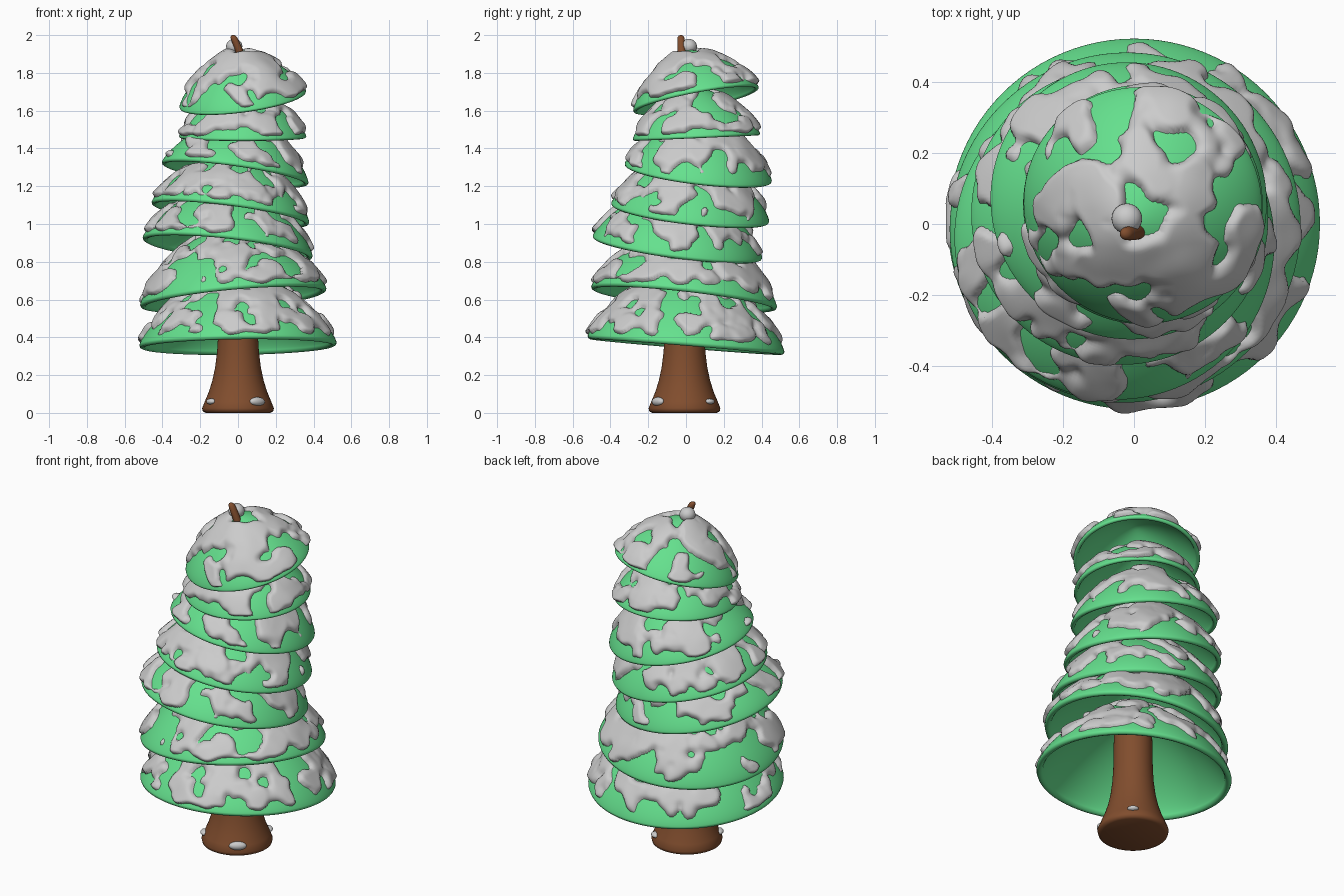
import bpy, bmesh, math
from mathutils import Vector, noise

if "Cube" in bpy.data.objects:
    bpy.data.objects.remove(bpy.data.objects["Cube"])


def material(name, rgb):
    m = bpy.data.materials.new(name)
    m.diffuse_color = (*rgb, 1)
    m.use_nodes = True
    m.node_tree.nodes["Principled BSDF"].inputs["Base Color"].default_value = m.diffuse_color
    return m


GREEN = material("green", (0.13, 0.75, 0.27))
BROWN = material("brown", (0.22, 0.075, 0.027))


def finish(name, bm, mat=None, angle=60):
    bmesh.ops.recalc_face_normals(bm, faces=bm.faces)
    me = bpy.data.meshes.new(name)
    bm.to_mesh(me)
    bm.free()
    ob = bpy.data.objects.new(name, me)
    bpy.context.collection.objects.link(ob)
    if mat:
        me.materials.append(mat)
    bpy.ops.object.select_all(action='DESELECT')
    ob.select_set(True)
    bpy.context.view_layer.objects.active = ob
    bpy.ops.object.shade_smooth_by_angle(angle=math.radians(angle))
    return ob


def skin(bm, rings):
    """Join equal closed rings of verts with quads."""
    for a, b in zip(rings, rings[1:]):
        n = len(a)
        for i in range(n):
            bm.faces.new((a[i], a[(i + 1) % n], b[(i + 1) % n], b[i]))


def lathe(name, profile, mat, seg=96):
    bm = bmesh.new()
    rings = [[bm.verts.new((r * math.cos(2 * math.pi * i / seg),
                            r * math.sin(2 * math.pi * i / seg), z))
              for i in range(seg)] for r, z in profile]
    skin(bm, rings)
    bmesh.ops.remove_doubles(bm, verts=bm.verts, dist=1e-5)
    return finish(name, bm, mat)


def dome(t):
    """Unit bough outline, apex at t=0 and rim at t=1."""
    r = math.sin(t * math.pi / 2)
    return r, 0.78 * max(0, 1 - r ** 1.5) ** 0.78


def make_tier(k, left, right, front, back):
    # rim ends (position, height) read in the front and side views
    a = (right[1] - left[1]) / (right[0] - left[0])
    b = (back[1] - front[1]) / (back[0] - front[0])
    R = (right[0] - left[0] + back[0] - front[0]) / 4 * 1.005
    c = Vector(((left[0] + right[0]) / 2, (front[0] + back[0]) / 2,
                (left[1] + right[1] + front[1] + back[1]) / 4))
    rot = Vector((0, 0, 1)).rotation_difference(Vector((-a, -b, 1)))

    # hollow bough shell with rounded lip
    outer = [dome(i / 24) for i in range(25)]
    inner = [(r * 0.93, h * 0.9) for r, h in reversed(outer)]
    prof = outer + [(0.992, -0.022), (0.97, -0.032), (0.945, -0.024)] + inner
    bough = lathe(f"bough_{k}", [(r * R + 1e-7, h * R) for r, h in prof], GREEN)

    # melted snow patches: noise drives thickness, bare areas are removed
    bm = bmesh.new()
    seg, rows = 240, 56
    rings, val = [], {}
    for j in range(rows + 1):
        t = 0.004 + 0.97 * j / rows
        r, h = dome(t)
        r2, h2 = dome(t + 0.003)
        d = math.hypot(r2 - r, h2 - h)
        nr, nz = (h - h2) / d, (r2 - r) / d
        ring = []
        for i in range(seg):
            th = 2 * math.pi * i / seg
            x, y = math.cos(th), math.sin(th)
            p = Vector((x * r * R, y * r * R, h * R))
            hw = h + 0.7 * (a * x + b * y) * r
            q = Vector((p.x, p.y, p.z * 0.75)) + Vector((k * 7.3, k * 3.1, k * 5.7))
            v = noise.noise(q * 8.5) + 0.35 * noise.noise(q * 17)
            v += 0.2 - 2.2 * max(0, 0.19 - hw) - 6 * max(0, t - 0.85)
            s = min(1, max(0, v / 0.4))
            off = -0.012 + 0.036 * math.sqrt(1 - (1 - s) ** 2)
            off += 0.006 * s * noise.noise(q * 11)
            vert = bm.verts.new(p + off * Vector((x * nr, y * nr, nz)))
            val[vert] = v
            ring.append(vert)
        rings.append(ring)
    skin(bm, rings)
    bm.faces.new(rings[0])
    bare = [f for f in bm.faces if all(val[v] <= 0 for v in f.verts)]
    bmesh.ops.delete(bm, geom=bare, context='FACES')
    snow = finish(f"bough_snow_{k}", bm, angle=80)

    for ob in (bough, snow):
        ob.rotation_mode = 'QUATERNION'
        ob.rotation_quaternion = rot
        ob.location = c


# seven tilted tiers, bottom to top
TIERS = [
    ((-.52, .36), (.52, .375), (-.52, .405), (.52, .32)),
    ((-.52, .57), (.47, .66), (-.50, .67), (.48, .56)),
    ((-.50, .93), (.39, .83), (-.50, .94), (.41, .82)),
    ((-.455, 1.12), (.375, 1.01), (-.40, 1.11), (.445, 1.01)),
    ((-.40, 1.33), (.37, 1.22), (-.33, 1.32), (.46, 1.225)),
    ((-.31, 1.465), (.36, 1.465), (-.28, 1.45), (.39, 1.48)),
    ((-.31, 1.61), (.36, 1.70), (-.285, 1.605), (.39, 1.735)),
]
for k, ends in enumerate(TIERS, 1):
    make_tier(k, *ends)

# flared trunk
trunk = lathe("trunk", [(1e-7, 0), (.17, 0), (.186, .008), (.19, .025), (.176, .06),
                        (.155, .11), (.136, .17), (.121, .24), (.111, .32),
                        (.106, .4), (.1, .75), (1e-7, .75)], BROWN, 48)
trunk.location.y = -0.008


def blob(name, loc, scale, turn=0):
    bm = bmesh.new()
    bmesh.ops.create_uvsphere(bm, u_segments=24, v_segments=14, radius=1)
    ob = finish(name, bm)
    ob.location, ob.scale = loc, scale
    ob.rotation_euler.z = turn
    return ob


# snow dabs on the trunk foot and snowball at the tip
for i, (ang, w) in enumerate(((-54, .047), (215, .032), (50, .03)), 1):
    g = math.radians(ang)
    blob(f"trunk_snow_{i}", (.174 * math.cos(g), .174 * math.sin(g) - .008, .06),
         (.022, w, w * .5), g)
blob("tip_snowball", (-.02, .015, 1.94), (.043, .043, .04))

# bent twig poking out of the top
bm = bmesh.new()
rings = []
for x, y, z, r in ((.012, -.022, 1.9, .021), (.002, -.024, 1.93, .021),
                   (-.013, -.026, 1.965, .02), (-.022, -.027, 1.988, .018),
                   (-.025, -.027, 1.997, .012), (-.026, -.027, 2.0, .004)):
    rings.append([bm.verts.new((x + r * math.cos(i * math.pi / 10),
                                y + r * math.sin(i * math.pi / 10), z))
                  for i in range(20)])
skin(bm, rings)
bm.faces.new(rings[0])
bm.faces.new(rings[-1])
finish("top_twig", bm, BROWN)
